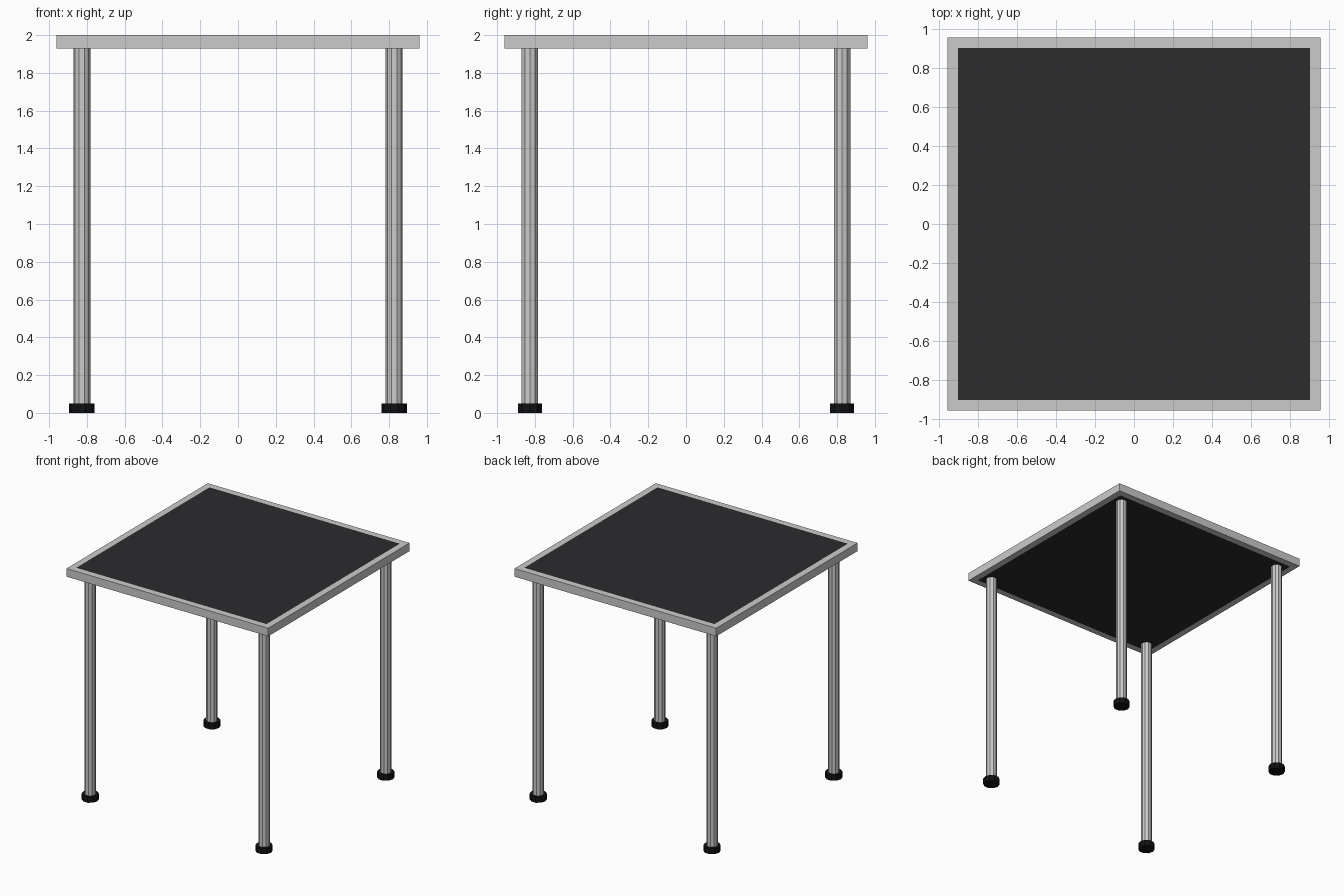
import bpy, bmesh, math

if "Cube" in bpy.data.objects:
    bpy.data.objects.remove(bpy.data.objects["Cube"])

HALF, INNER = 0.96, 0.905      # frame outer / inner half widths
Z0, Z1 = 1.93, 2.0             # tabletop underside / top
LEG = 0.827                    # leg offset from centre


def material(name, rgb):
    m = bpy.data.materials.new(name)
    m.diffuse_color = (*rgb, 1)
    m.use_nodes = True
    m.node_tree.nodes["Principled BSDF"].inputs["Base Color"].default_value = m.diffuse_color
    return m


def finish(name, bm, mat=None):
    bmesh.ops.recalc_face_normals(bm, faces=bm.faces)
    me = bpy.data.meshes.new(name)
    bm.to_mesh(me)
    bm.free()
    ob = bpy.data.objects.new(name, me)
    bpy.context.collection.objects.link(ob)
    if mat:
        me.materials.append(mat)
    return ob


def prism(name, points, z0, z1, mat=None):
    bm = bmesh.new()
    face = bm.faces.new([bm.verts.new((x, y, z0)) for x, y in points])
    ext = bmesh.ops.extrude_face_region(bm, geom=[face], use_keep_orig=True)
    for v in ext["geom"]:
        if isinstance(v, bmesh.types.BMVert):
            v.co.z = z1
    return finish(name, bm, mat)


def square(h):
    return [(-h, -h), (h, -h), (h, h), (-h, h)]


def decagon(cx, cy, r):
    return [(cx + r * math.cos(i * math.tau / 10), cy + r * math.sin(i * math.tau / 10))
            for i in range(10)]


panel_mat = material("dark_panel", (0.025, 0.025, 0.027))
foot_mat = material("black_rubber", (0.006, 0.006, 0.006))

# Square frame around the tabletop
bm = bmesh.new()
rings = [[bm.verts.new((x, y, z)) for x, y in square(h)]
         for h, z in ((HALF, Z0), (HALF, Z1), (INNER, Z1), (INNER, Z0))]
for k in range(4):
    a, b = rings[k], rings[(k + 1) % 4]
    for i in range(4):
        j = (i + 1) % 4
        bm.faces.new((a[i], a[j], b[j], b[i]))
finish("tabletop_frame", bm)

# Dark inset panel
prism("tabletop_panel", square(INNER), Z0, Z1, panel_mat)

# Legs with wider feet
for side, sx in (("left", -1), ("right", 1)):
    for end, sy in (("front", -1), ("back", 1)):
        x, y = sx * LEG, sy * LEG
        prism(f"{end}_{side}_leg", decagon(x, y, 0.045), 0.05, Z0)
        prism(f"{end}_{side}_foot", decagon(x, y, 0.067), 0, 0.05, foot_mat)
